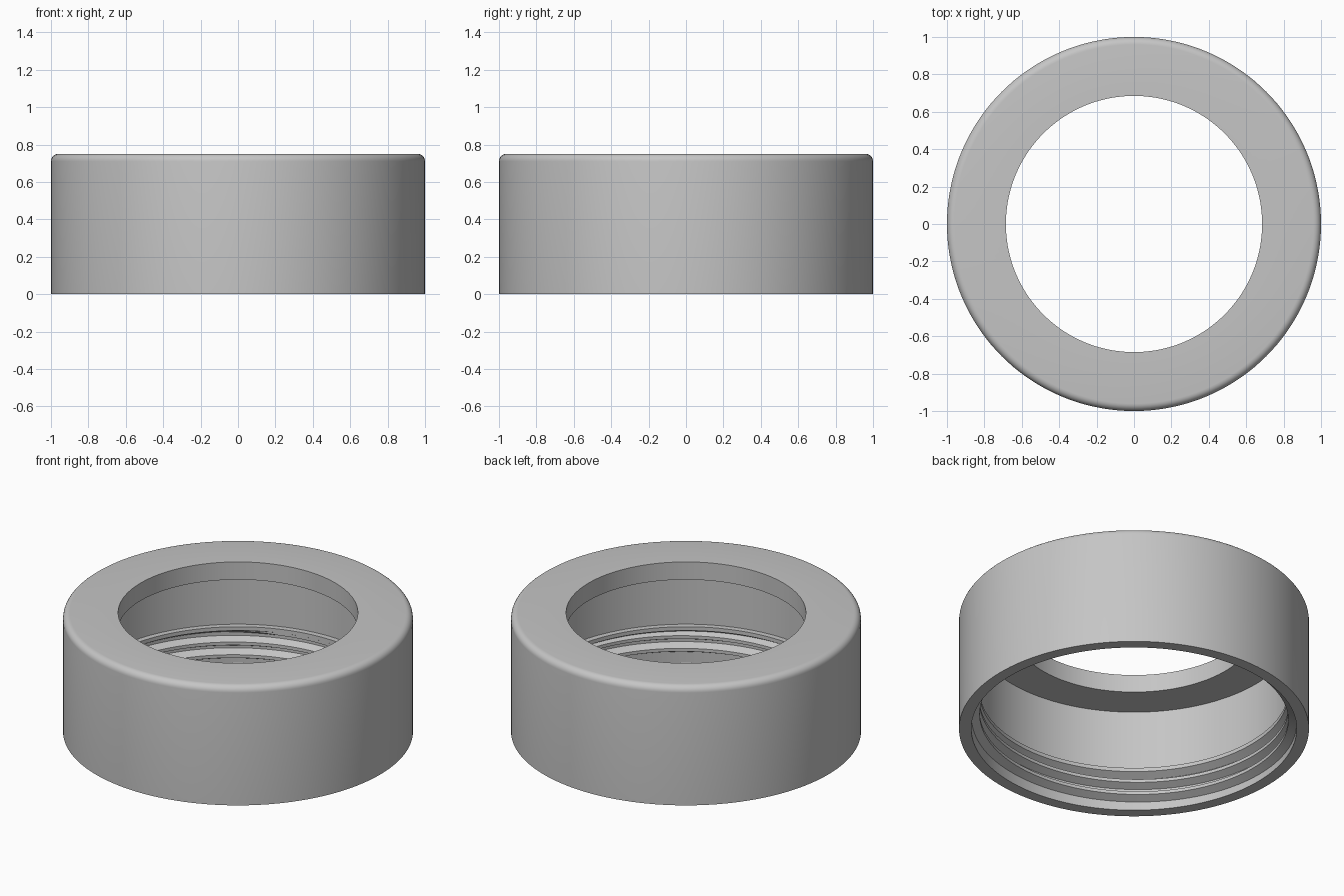
import bpy, bmesh, math

cube = bpy.data.objects.get("Cube")
if cube:
    bpy.data.objects.remove(cube, do_unlink=True)

SEGS = 144

grey = bpy.data.materials.new("plain grey")
grey.use_nodes = True
colour = (0.56, 0.56, 0.56, 1)
grey.diffuse_color = colour
grey.node_tree.nodes["Principled BSDF"].inputs["Base Color"].default_value = colour


def finish(bm, name):
    bmesh.ops.recalc_face_normals(bm, faces=bm.faces[:])
    mesh = bpy.data.meshes.new(name)
    bm.to_mesh(mesh)
    bm.free()
    obj = bpy.data.objects.new(name, mesh)
    bpy.context.collection.objects.link(obj)
    mesh.materials.append(grey)
    bpy.ops.object.select_all(action='DESELECT')
    obj.select_set(True)
    bpy.context.view_layer.objects.active = obj
    bpy.ops.object.shade_smooth_by_angle(angle=math.radians(25))


def polar(r, angle, z):
    return (r * math.cos(angle), r * math.sin(angle), z)


def bridge(bm, a, b):
    n = len(a)
    for i in range(n):
        j = (i + 1) % n
        bm.faces.new((a[i], a[j], b[j], b[i]))


# Cap body: outer wall, rounded top edge, inward lip, bore and thread relief ledge
FILLET, HEIGHT = 0.04, 0.75
profile = [(0.93, 0), (1, 0)]
for k in range(7):
    a = k / 6 * math.pi / 2
    profile.append((1 - FILLET + FILLET * math.cos(a),
                    HEIGHT - FILLET + FILLET * math.sin(a)))
profile += [(0.685, HEIGHT), (0.685, 0.638), (0.915, 0.638), (0.915, 0.25),
            (0.88, 0.25), (0.88, 0.226), (0.925, 0.2)]

bm = bmesh.new()
rings = [[bm.verts.new(polar(r, math.tau * s / SEGS, z)) for r, z in profile]
         for s in range(SEGS)]
for s in range(SEGS):
    bridge(bm, rings[s], rings[(s + 1) % SEGS])
finish(bm, "cap_body")

# Internal screw thread: tapered ridge wound along the bore
PITCH, TURNS, START = 0.08, 2.4, 0.035
ridge = [(0.935, -0.036), (0.882, -0.01), (0.882, 0.01), (0.935, 0.036)]
bm = bmesh.new()
steps = int(SEGS * TURNS)
sections = []
for s in range(steps + 1):
    angle = math.tau * s / SEGS
    fade = min(1, (s + 1) / 14, (steps - s + 1) / 14)
    z = START + PITCH * s / SEGS
    sections.append([bm.verts.new(polar(0.935 - (0.935 - r) * fade, angle,
                                        max(0.004, z + dz)))
                     for r, dz in ridge])
for a, b in zip(sections, sections[1:]):
    bridge(bm, a, b)
bm.faces.new(sections[0])
bm.faces.new(sections[-1])
finish(bm, "screw_thread")
